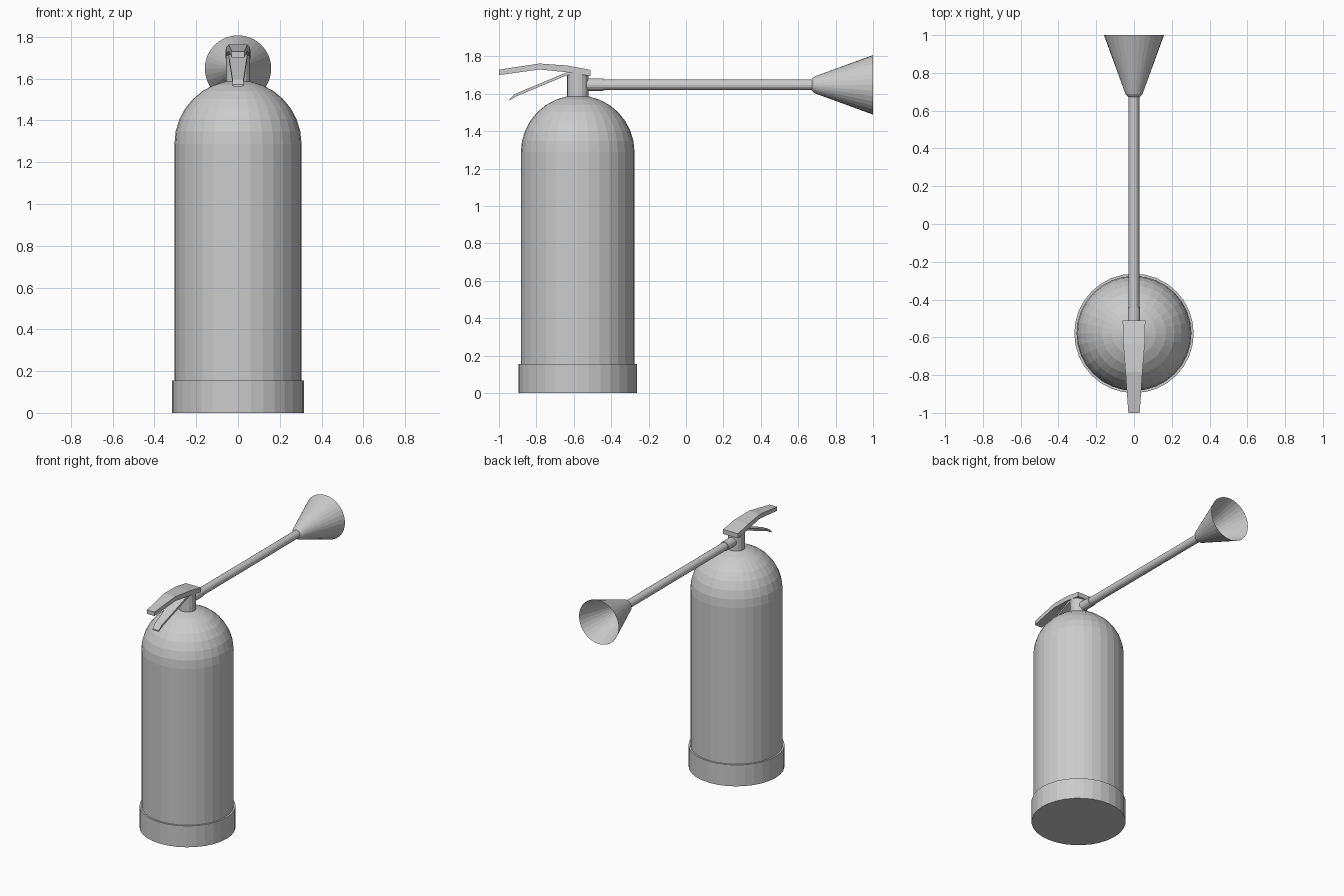
import bpy, bmesh, math
from mathutils import Vector

if "Cube" in bpy.data.objects:
    bpy.data.objects.remove(bpy.data.objects["Cube"])

CY = -0.579   # tank axis in y
HZ = 1.648    # hose axis in z


def finish(name, bm):
    bmesh.ops.recalc_face_normals(bm, faces=bm.faces)
    mesh = bpy.data.meshes.new(name)
    bm.to_mesh(mesh)
    bm.free()
    ob = bpy.data.objects.new(name, mesh)
    bpy.context.collection.objects.link(ob)
    return ob


def lathe(name, profile, place, n=32, caps=(True, True)):
    """Revolve (radius, height) pairs; place(a, b, h) maps to world space."""
    bm = bmesh.new()
    rings = []
    for r, h in profile:
        if r < 1e-5:
            rings.append([bm.verts.new(place(0, 0, h))])
        else:
            rings.append([bm.verts.new(place(r * math.cos(2 * math.pi * i / n),
                                             r * math.sin(2 * math.pi * i / n), h))
                          for i in range(n)])
    for lo, hi in zip(rings, rings[1:]):
        for i in range(n):
            j = (i + 1) % n
            if len(hi) == 1:
                bm.faces.new((lo[i], lo[j], hi[0]))
            else:
                bm.faces.new((lo[i], lo[j], hi[j], hi[i]))
    for ring, cap in ((rings[0], caps[0]), (rings[-1], caps[1])):
        if cap and len(ring) > 1:
            bm.faces.new(ring)
    return finish(name, bm)


def loft_bar(name, sections):
    """Flat bar through (y, z_top, z_bottom, half_width) sections."""
    bm = bmesh.new()
    rings = [[bm.verts.new(Vector(p)) for p in
              ((-w, y, zb), (w, y, zb), (w, y, zt), (-w, y, zt))]
             for y, zt, zb, w in sections]
    for a, b in zip(rings, rings[1:]):
        for i in range(4):
            j = (i + 1) % 4
            bm.faces.new((a[i], a[j], b[j], b[i]))
    bm.faces.new(rings[0])
    bm.faces.new(rings[-1])
    return finish(name, bm)


def upright(a, b, h):
    return (a, CY + b, h)


def along_y(a, b, h):
    return (a, h, HZ + b)


# Tank with hemispherical dome
R, Z0 = 0.304, 1.288
dome = [(R * math.cos(math.pi / 16 * k), Z0 + R * math.sin(math.pi / 16 * k)) for k in range(9)]
lathe("tank", [(R, 0.01)] + dome, upright)

# Base band and valve neck
lathe("base_band", [(0.316, 0), (0.316, 0.155)], upright)
lathe("valve_neck", [(0.058, 1.57), (0.058, 1.715)], upright, n=16)

# Hose, its connector and the open discharge horn
lathe("hose_connector", [(0.033, -0.56), (0.033, -0.44)], along_y, n=16)
lathe("hose", [(0.028, -0.46), (0.028, 0.69)], along_y, n=16)
lathe("horn", [(0.029, 0.673), (0.034, 0.675), (0.045, 0.688), (0.159, 1.0)],
      along_y, caps=(True, False))

# Carrying handle and squeeze lever
loft_bar("carry_handle", [(-1.0, 1.729, 1.700, 0.030), (-0.784, 1.762, 1.730, 0.045),
                          (-0.634, 1.751, 1.715, 0.057), (-0.511, 1.728, 1.695, 0.060)])
loft_bar("squeeze_lever", [(-0.944, 1.572, 1.563, 0.025), (-0.915, 1.599, 1.583, 0.027),
                           (-0.64, 1.714, 1.698, 0.045), (-0.58, 1.722, 1.705, 0.045)])
